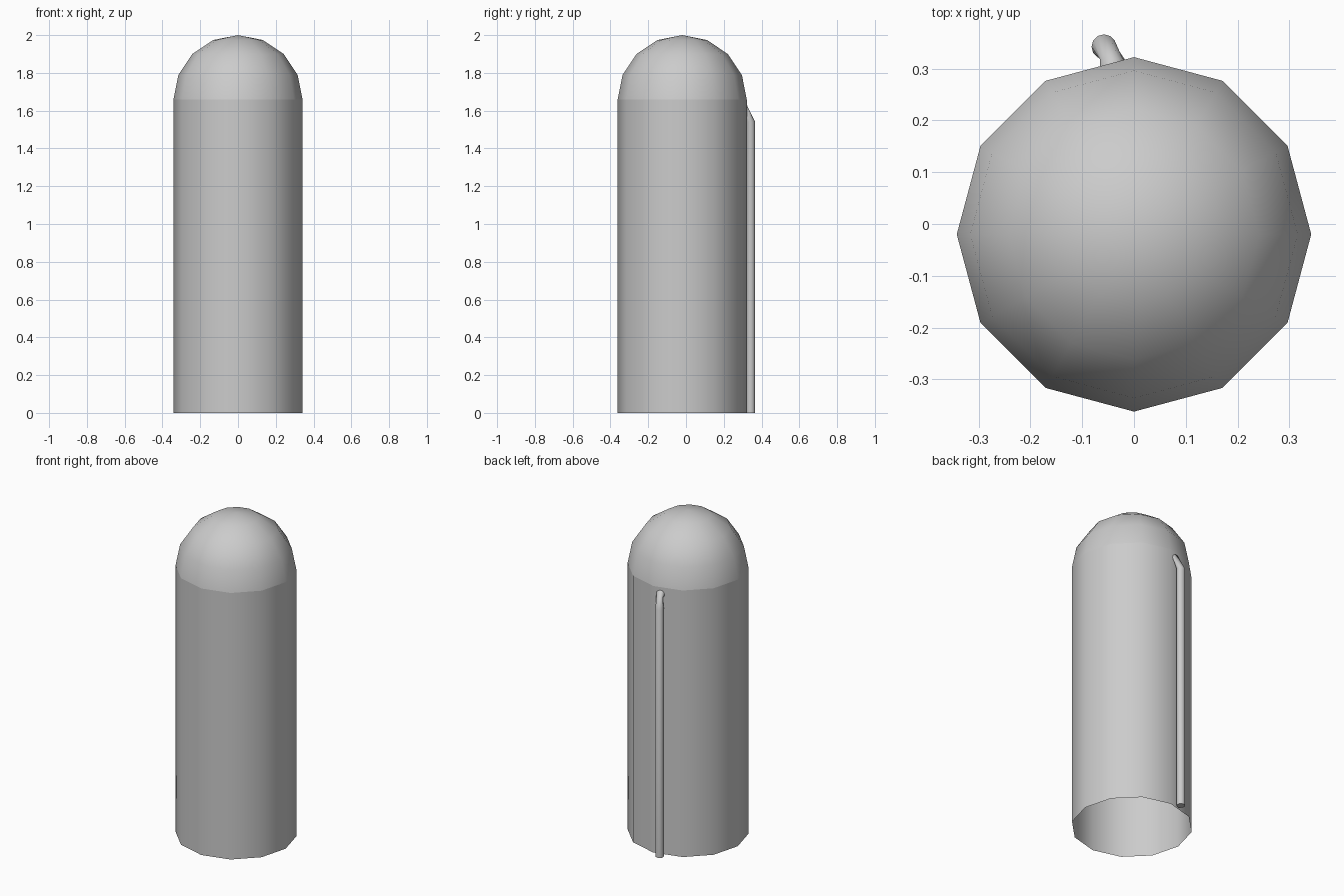
import bpy
import bmesh
from math import cos, sin, pi
from mathutils import Vector

if "Cube" in bpy.data.objects:
    bpy.data.objects.remove(bpy.data.objects["Cube"])

RADIUS = 0.342
CENTRE = Vector((0, -0.02, 0))
WALL_TOP = 1.658


def ring(bm, centre, r, n, u=Vector((1, 0, 0)), v=Vector((0, 1, 0))):
    return [bm.verts.new(centre + r * (cos(2 * pi * i / n) * u + sin(2 * pi * i / n) * v))
            for i in range(n)]


def bridge(bm, a, b):
    n = len(a)
    for i in range(n):
        bm.faces.new((a[i], a[(i + 1) % n], b[(i + 1) % n], b[i]))


def finish(bm, name):
    mesh = bpy.data.meshes.new(name)
    bm.to_mesh(mesh)
    bm.free()
    for poly in mesh.polygons:
        # round surfaces are smooth, end caps stay flat
        poly.use_smooth = len(poly.vertices) <= 4
    obj = bpy.data.objects.new(name, mesh)
    bpy.context.collection.objects.link(obj)
    return obj


# Twelve-sided wall, open at the bottom
bm = bmesh.new()
bridge(bm, ring(bm, CENTRE, RADIUS, 12),
       ring(bm, CENTRE + Vector((0, 0, WALL_TOP)), RADIUS, 12))
finish(bm, "wall")

# Hemispherical dome in four bands
bm = bmesh.new()
rings = []
for k in range(4):
    a = k * pi / 8
    rings.append(ring(bm, CENTRE + Vector((0, 0, WALL_TOP + RADIUS * sin(a))),
                      RADIUS * cos(a), 12))
for low, high in zip(rings, rings[1:]):
    bridge(bm, low, high)
tip = bm.verts.new(CENTRE + Vector((0, 0, WALL_TOP + RADIUS)))
for i in range(12):
    bm.faces.new((rings[-1][i], rings[-1][(i + 1) % 12], tip))
finish(bm, "dome")

# Thin pipe up the back, bending into the wall near the top
bm = bmesh.new()
up = Vector((0, 0, 1))
x = Vector((1, 0, 0))
pipe = [
    ring(bm, Vector((-0.058, 0.342, 0)), 0.024, 12),
    ring(bm, Vector((-0.058, 0.342, 1.54)), 0.024, 12),
    ring(bm, Vector((-0.042, 0.318, 1.615)), 0.024, 12, x, up),
    ring(bm, Vector((-0.042, 0.295, 1.615)), 0.024, 12, x, up),
]
for a, b in zip(pipe, pipe[1:]):
    bridge(bm, a, b)
bm.faces.new(pipe[0][::-1])
bm.faces.new(pipe[-1])
finish(bm, "drain_pipe")
